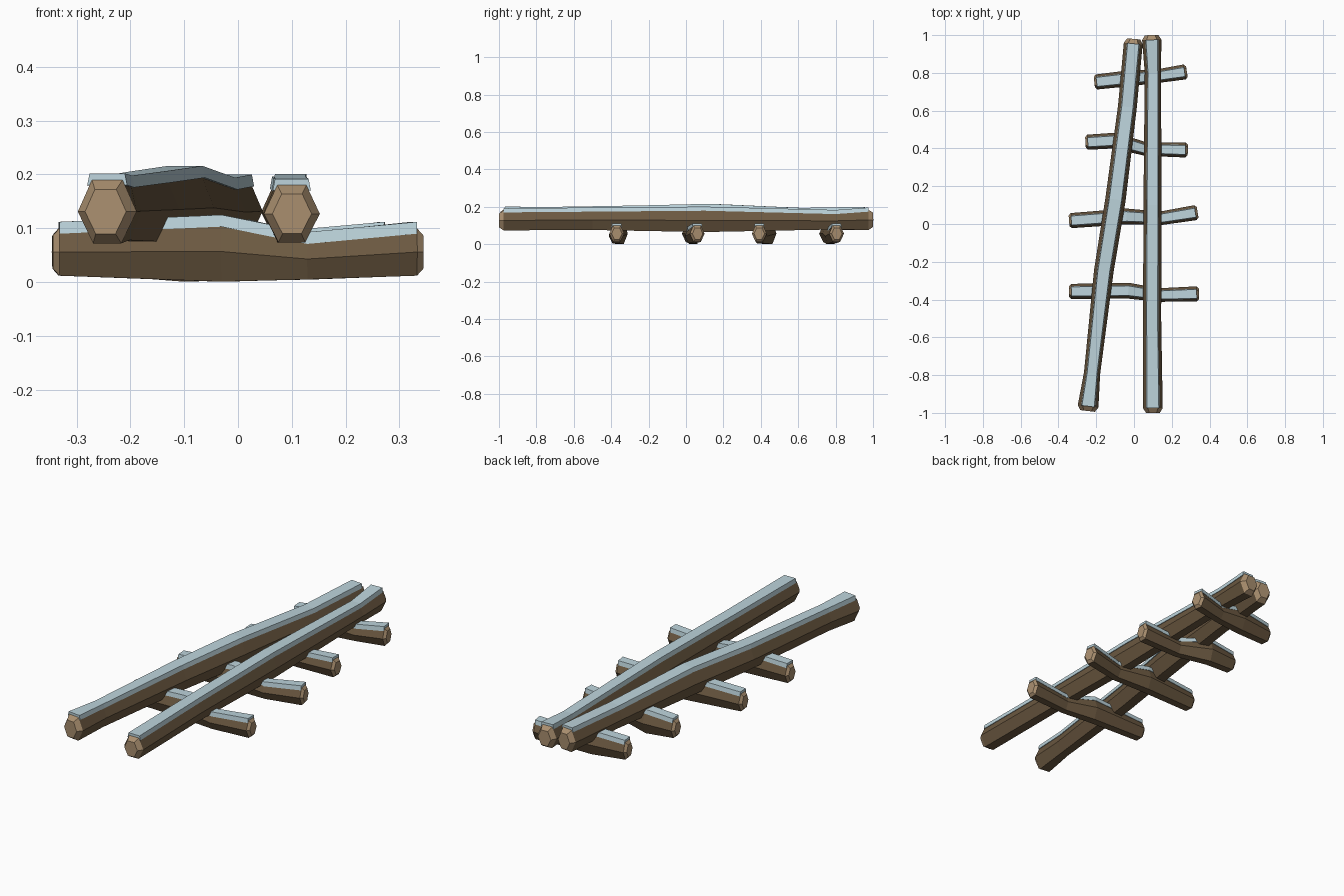
import bpy, bmesh
from mathutils import Vector

if "Cube" in bpy.data.objects:
    bpy.data.objects.remove(bpy.data.objects["Cube"])


def material(name, rgb):
    m = bpy.data.materials.new(name)
    m.diffuse_color = (*rgb, 1)
    m.use_nodes = True
    m.node_tree.nodes["Principled BSDF"].inputs["Base Color"].default_value = m.diffuse_color
    return m


BARK = material("dark bark", (0.150, 0.100, 0.053))
WOOD = material("cut wood", (0.400, 0.275, 0.160))
SNOW = material("pale snow", (0.510, 0.660, 0.715))

# cross-sections in units of half width, half height
HEX = [(1, 0), (0.52, 1), (-0.52, 1), (-1, 0), (-0.48, -1), (0.48, -1)]


def frames(path):
    """Horizontal side and forward direction at each path point."""
    out = []
    for i in range(len(path)):
        a = Vector(path[max(i - 1, 0)][:2])
        b = Vector(path[min(i + 1, len(path) - 1)][:2])
        d = (b - a).normalized()
        out.append((Vector((d.y, -d.x, 0)), Vector((d.x, d.y, 0))))
    return out


def loft(name, rings, mats, end_rings=0):
    bm = bmesh.new()
    loops = [[bm.verts.new(p) for p in r] for r in rings]
    n = len(loops[0])
    last = len(loops) - 2
    for k, (a, b) in enumerate(zip(loops, loops[1:])):
        for i in range(n):
            j = (i + 1) % n
            f = bm.faces.new((a[i], a[j], b[j], b[i]))
            if end_rings and k in (0, last):
                f.material_index = 1
    for loop in (loops[0], loops[-1]):
        bm.faces.new(loop).material_index = end_rings
    bmesh.ops.recalc_face_normals(bm, faces=bm.faces)
    me = bpy.data.meshes.new(name)
    bm.to_mesh(me)
    bm.free()
    for m in mats:
        me.materials.append(m)
    ob = bpy.data.objects.new(name, me)
    bpy.context.collection.objects.link(ob)


def log(name, path, bevel):
    """Path points: x, y, z centre, half width, half height."""
    fr = frames(path)

    def ring(i, scale=1, push=0):
        x, y, z, w, h = path[i]
        side, fwd = fr[i]
        c = Vector((x, y, z)) + fwd * push
        return [c + side * u * w * scale + Vector((0, 0, v * h * scale)) for u, v in HEX]

    # trunk with bevelled cut ends
    body = [ring(i) for i in range(len(path))]
    loft(name, [ring(0, 0.7, -bevel)] + body + [ring(-1, 0.7, bevel)], [BARK, WOOD], 1)

    # snow strip on the flat top
    strip = []
    for (x, y, z, w, h), (side, _) in zip(path, fr):
        c = Vector((x, y, z + h))
        strip.append([c + side * u * w + Vector((0, 0, v))
                      for u, v in ((0.68, -0.010), (0.60, 0.012), (-0.60, 0.012), (-0.68, -0.010))])
    loft(name + "_snow", strip, [SNOW])


# two long poles leaning together
log("right_pole", [
    (0.100, -0.975, 0.127, 0.052, 0.053),
    (0.096, -0.50, 0.130, 0.048, 0.054),
    (0.098, 0.10, 0.127, 0.048, 0.062),
    (0.100, 0.80, 0.125, 0.043, 0.046),
    (0.094, 0.975, 0.130, 0.051, 0.054)], 0.025)
log("left_pole", [
    (-0.243, -0.965, 0.131, 0.055, 0.059),
    (-0.222, -0.79, 0.132, 0.043, 0.054),
    (-0.160, -0.25, 0.135, 0.052, 0.060),
    (-0.098, 0.13, 0.138, 0.054, 0.066),
    (-0.035, 0.62, 0.130, 0.050, 0.052),
    (-0.004, 0.955, 0.132, 0.050, 0.056)], 0.025)

# four short cross logs underneath
bars = [
    [(-0.332, -0.357), (-0.03, -0.353), (0.13, -0.376), (0.332, -0.370)],
    [(-0.332, 0.018), (-0.04, 0.040), (0.14, 0.030), (0.325, 0.060)],
    [(-0.245, 0.433), (-0.10, 0.442), (0.06, 0.397), (0.273, 0.392)],
    [(-0.198, 0.752), (-0.02, 0.772), (0.12, 0.782), (0.268, 0.805)],
]
profile = [(0.056, 0.040, 0.044), (0.057, 0.042, 0.056),
           (0.043, 0.036, 0.038), (0.056, 0.040, 0.044)]
for n, pts in enumerate(bars, 1):
    log(f"cross_log_{n}", [p + s for p, s in zip(pts, profile)], 0.012)
